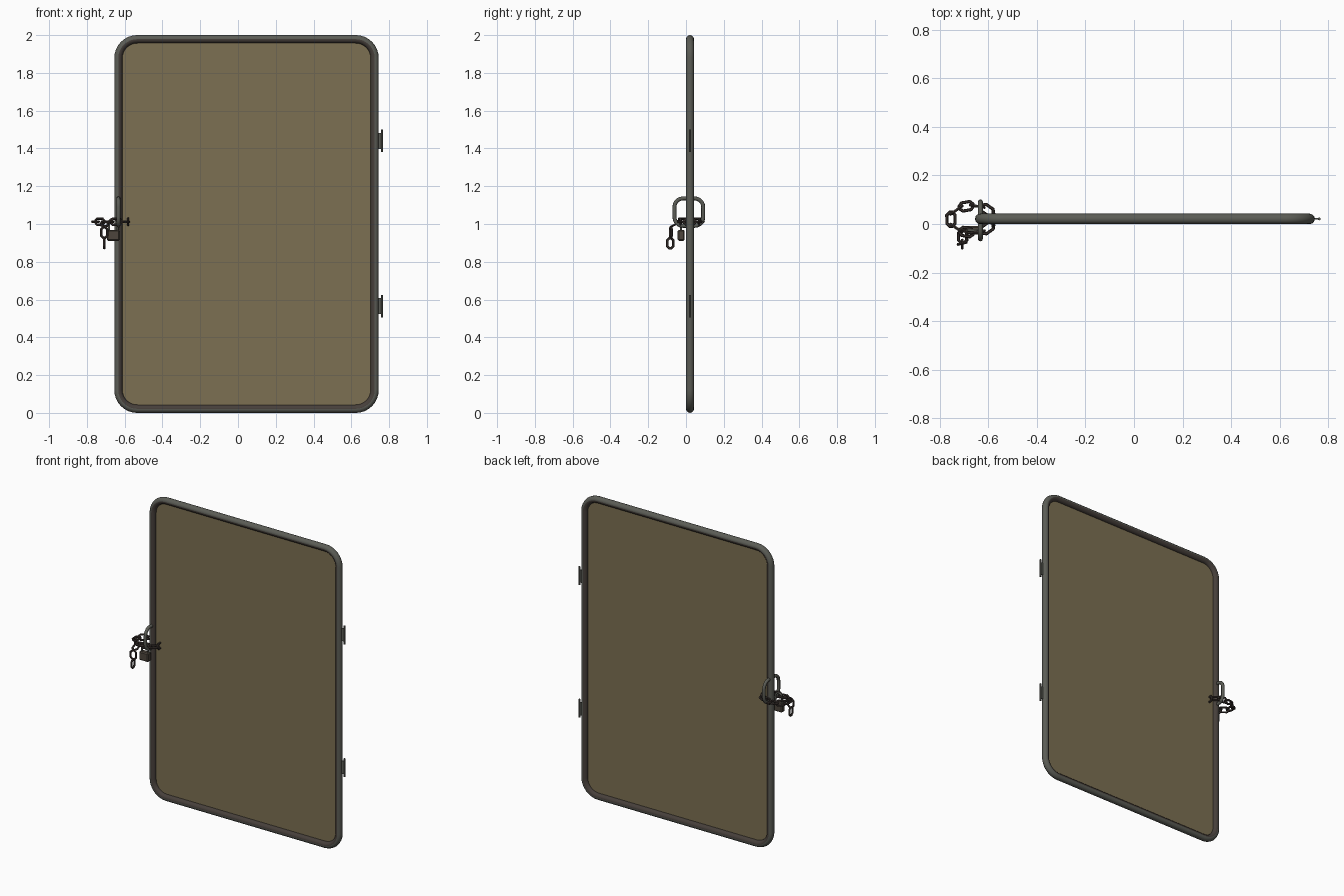
import bpy, bmesh, math
from mathutils import Vector

if "Cube" in bpy.data.objects:
    bpy.data.objects.remove(bpy.data.objects["Cube"])

X, Y, Z = Vector((1, 0, 0)), Vector((0, 1, 0)), Vector((0, 0, 1))


def material(name, rgb):
    m = bpy.data.materials.new(name)
    m.diffuse_color = (*rgb, 1)
    m.use_nodes = True
    m.node_tree.nodes["Principled BSDF"].inputs["Base Color"].default_value = m.diffuse_color
    return m


STEEL = material("grey steel", (0.105, 0.108, 0.092))
RUST = material("dark weathered steel", (0.062, 0.050, 0.043))
PANEL = material("tan panel", (0.200, 0.160, 0.084))
CHAIN = material("dark brown iron", (0.048, 0.036, 0.032))
LOCK = material("brown lock metal", (0.075, 0.060, 0.045))


def finish(name, bm, mats, smooth=True):
    bmesh.ops.recalc_face_normals(bm, faces=bm.faces)
    for f in bm.faces:
        f.smooth = smooth
    me = bpy.data.meshes.new(name)
    bm.to_mesh(me)
    bm.free()
    for m in mats:
        me.materials.append(m)
    ob = bpy.data.objects.new(name, me)
    bpy.context.collection.objects.link(ob)
    return ob


def rounded_rect(w, h, r, seg):
    """Anticlockwise outline in 2D, centred on the origin."""
    pts = []
    for k, (sx, sy) in enumerate([(1, 1), (-1, 1), (-1, -1), (1, -1)]):
        for i in range(seg + 1):
            a = math.pi / 2 * (k + i / seg)
            pts.append((sx * (w / 2 - r) + r * math.cos(a),
                        sy * (h / 2 - r) + r * math.sin(a)))
    return pts


def ring_tube(name, centre, u, v, outline, radius, sides, mats, smooth=True):
    """Round bar swept along a closed outline lying in the u-v plane.
    With two materials the inward half takes the second one."""
    bm = bmesh.new()
    c, u, v = Vector(centre), u.normalized(), v.normalized()
    n = u.cross(v)
    pts = [c + u * a + v * b for a, b in outline]
    count, rings = len(pts), []
    for i, p in enumerate(pts):
        d0 = (p - pts[i - 1]).normalized()
        d1 = (pts[(i + 1) % count] - p).normalized()
        out = (d0 + d1).normalized().cross(n)
        stretch = 1 / max(0.7, math.sqrt((1 + d0.dot(d1)) / 2))
        rings.append([bm.verts.new(p + radius * (
            out * math.cos(t) * stretch + n * math.sin(t)))
            for t in (2 * math.pi * j / sides for j in range(sides))])
    for i in range(count):
        a, b = rings[i], rings[(i + 1) % count]
        for j in range(sides):
            k = (j + 1) % sides
            f = bm.faces.new((a[j], a[k], b[k], b[j]))
            if len(mats) > 1 and math.cos(2 * math.pi * (j + 0.5) / sides) < 0:
                f.material_index = 1
    return finish(name, bm, mats, smooth)


def box(name, centre, size, mat, bevel=0.0):
    bm = bmesh.new()
    bmesh.ops.create_cube(bm, size=1)
    for vert in bm.verts:
        vert.co = Vector([vert.co[i] * size[i] + centre[i] for i in range(3)])
    if bevel:
        bmesh.ops.bevel(bm, geom=bm.edges[:], offset=bevel, segments=1,
                        affect='EDGES')
    return finish(name, bm, [mat], False)


def cylinder(name, centre, radius, depth, mat):
    bm = bmesh.new()
    bmesh.ops.create_cone(bm, cap_ends=True, segments=10, radius1=radius,
                          radius2=radius, depth=depth)
    bmesh.ops.translate(bm, verts=bm.verts, vec=centre)
    return finish(name, bm, [mat], False)


# Tubular gate frame
GX, GY, GZ = 0.045, 0.021, 1.0
ring_tube("gate_frame", (GX, GY, GZ), X, Z,
          rounded_rect(1.357, 1.957, 0.10, 8), 0.0215, 12, [STEEL, RUST])

# Flat infill panel
bm = bmesh.new()
bm.faces.new([bm.verts.new((GX + a, GY, GZ + b))
              for a, b in rounded_rect(1.345, 1.945, 0.095, 8)])
finish("gate_panel", bm, [PANEL], False)

# Two hinges on the right edge
for label, z in (("upper", 1.44), ("lower", 0.565)):
    box(label + "_hinge_leaf", (0.747, GY, z), (0.028, 0.006, 0.085), STEEL)
    cylinder(label + "_hinge_pin", (0.763, GY, z), 0.006, 0.12, STEEL)

# Latch loop around the left post
ring_tube("latch_loop", (-0.633, 0.015, 1.063), Y, Z,
          rounded_rect(0.152, 0.145, 0.045, 5), 0.0105, 8, [STEEL])

# Chain wrapped around the post, links alternately flat and upright
LINK = rounded_rect(0.058, 0.034, 0.012, 1)
CX, CY, CZ, A, B, N = -0.668, 0.02, 1.012, 0.086, 0.055, 10
steps = 720
path = [Vector((CX + A * math.cos(2 * math.pi * i / steps),
                CY + B * math.sin(2 * math.pi * i / steps), CZ))
        for i in range(steps + 1)]
total = sum((path[i + 1] - path[i]).length for i in range(steps))
travel, made = 0.0, 0
for i in range(steps):
    if made < N and travel >= made * total / N:
        along = (path[i + 1] - path[i]).normalized()
        side = Z if made % 2 == 0 else Z.cross(along)
        ring_tube("chain_link_%d" % (made + 1), path[i], along, side, LINK,
                  0.0065, 6, [CHAIN], False)
        made += 1
    travel += (path[i + 1] - path[i]).length

# Loose chain end hanging in front
ring_tube("hanging_link_top", (-0.706, -0.052, 1.0), Vector((0, -1, -0.5)), X,
          LINK, 0.0065, 6, [CHAIN], False)
ring_tube("hanging_link_middle", (-0.708, -0.080, 0.955), Z,
          Vector((1, 0.25, 0)), LINK, 0.0065, 6, [CHAIN], False)
ring_tube("hanging_link_bottom", (-0.708, -0.083, 0.898), Z, Y,
          rounded_rect(0.053, 0.033, 0.012, 1), 0.0065, 6, [CHAIN], False)

# Padlock
box("padlock_body", (-0.660, -0.026, 0.940), (0.068, 0.036, 0.058), LOCK, 0.006)
ring_tube("padlock_shackle", (-0.660, -0.026, 0.985), X, Z,
          rounded_rect(0.046, 0.085, 0.022, 4), 0.006, 8, [STEEL])
